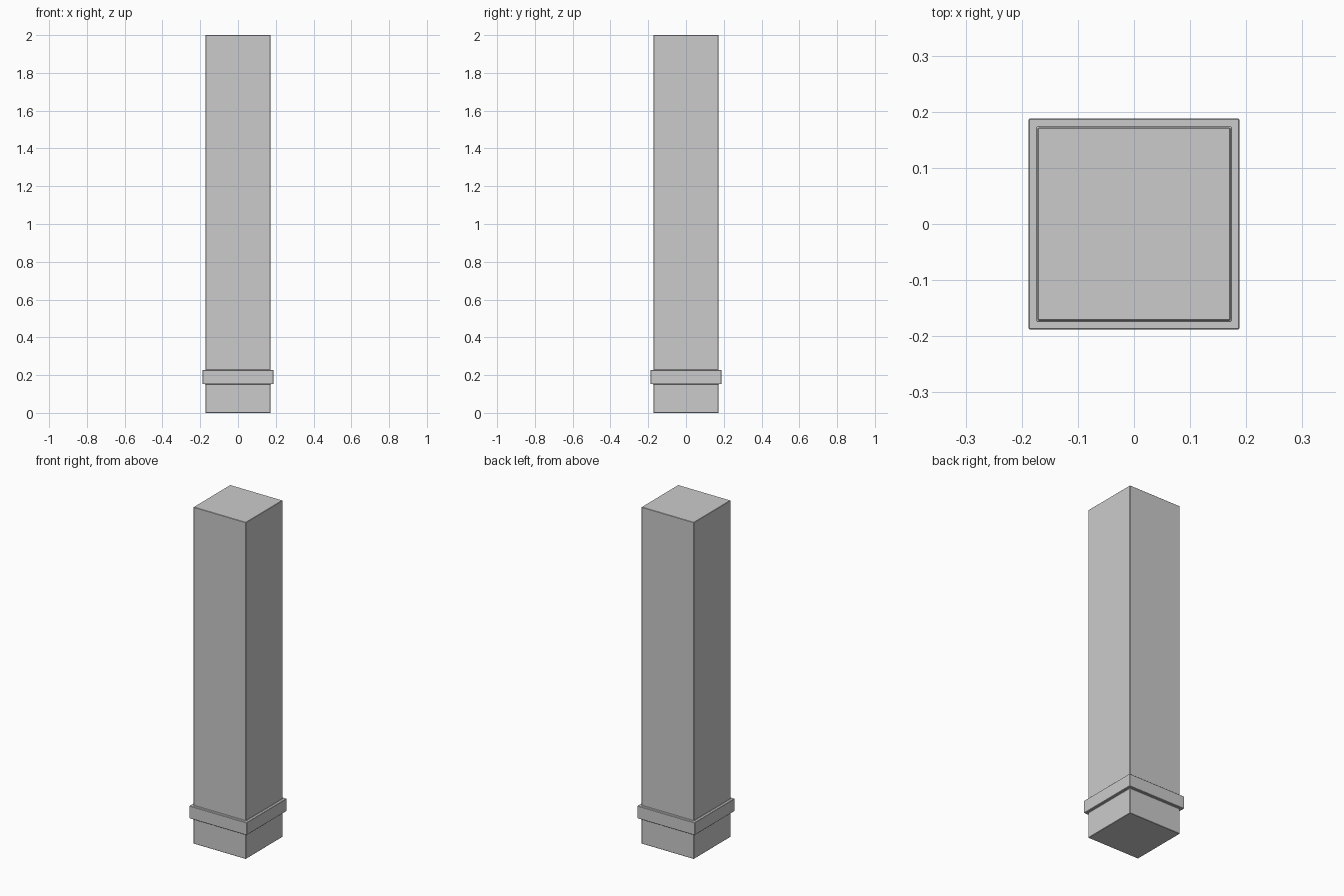
import bpy, bmesh

if "Cube" in bpy.data.objects:
    bpy.data.objects.remove(bpy.data.objects["Cube"])

SHAFT, COLLAR = 0.172, 0.188   # half widths
# square column profile, bottom to top: (half width, height)
profile = [(SHAFT, 0.0), (SHAFT, 0.152), (COLLAR, 0.152),
           (COLLAR, 0.227), (SHAFT, 0.227), (SHAFT, 2.0)]

bm = bmesh.new()
rings = [[bm.verts.new((sx * w, sy * w, z))
          for sx, sy in ((-1, -1), (1, -1), (1, 1), (-1, 1))]
         for w, z in profile]

# side walls and collar ledges
for low, high in zip(rings, rings[1:]):
    for i in range(4):
        j = (i + 1) % 4
        bm.faces.new((low[i], low[j], high[j], high[i]))

# end caps
bm.faces.new(rings[0][::-1])
bm.faces.new(rings[-1])
bmesh.ops.recalc_face_normals(bm, faces=bm.faces)

mesh = bpy.data.meshes.new("square_pillar")
bm.to_mesh(mesh)
bm.free()
pillar = bpy.data.objects.new("square_pillar", mesh)
bpy.context.collection.objects.link(pillar)

# fine chamfer that softens the edges
bevel = pillar.modifiers.new("edge_chamfer", 'BEVEL')
bevel.width = 0.002
bevel.segments = 1
bevel.limit_method = 'ANGLE'
